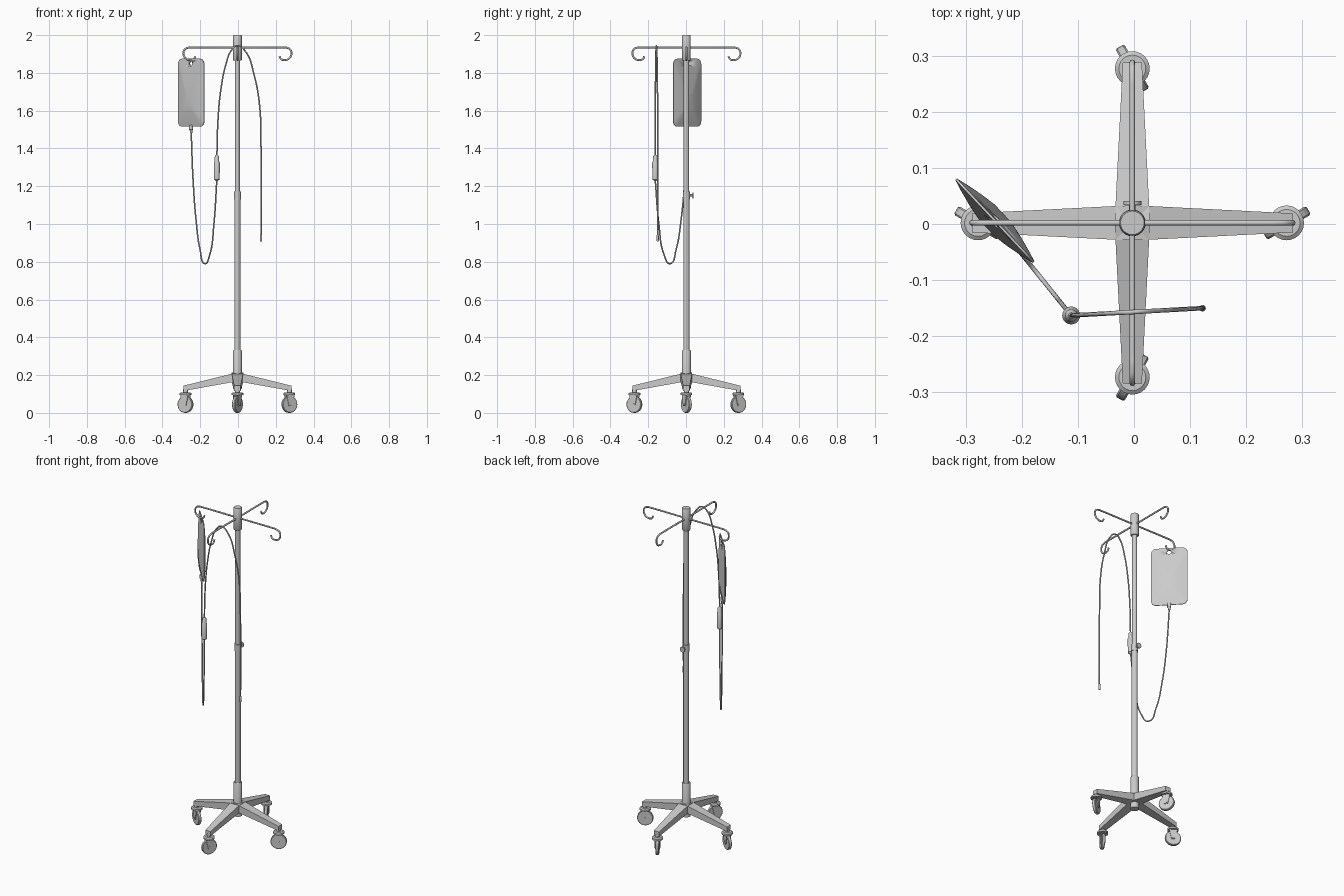
import bpy, bmesh, math
from mathutils import Vector, Matrix

if "Cube" in bpy.data.objects:
    bpy.data.objects.remove(bpy.data.objects["Cube"])

C = Vector((-0.003, 0.002, 0))  # pole axis


def finish(name, bm, smooth=True):
    bmesh.ops.recalc_face_normals(bm, faces=bm.faces)
    me = bpy.data.meshes.new(name)
    bm.to_mesh(me)
    bm.free()
    ob = bpy.data.objects.new(name, me)
    bpy.context.collection.objects.link(ob)
    if smooth:
        bpy.ops.object.select_all(action='DESELECT')
        ob.select_set(True)
        bpy.context.view_layer.objects.active = ob
        bpy.ops.object.shade_smooth_by_angle(angle=math.radians(35))
    return ob


def loft(name, rings, smooth=True):
    """Skin a list of equal-length vertex rings and cap both ends."""
    bm = bmesh.new()
    vs = [[bm.verts.new(p) for p in ring] for ring in rings]
    n = len(vs[0])
    for a, b in zip(vs, vs[1:]):
        for i in range(n):
            bm.faces.new((a[i], a[(i + 1) % n], b[(i + 1) % n], b[i]))
    bm.faces.new(vs[0])
    bm.faces.new(vs[-1])
    return finish(name, bm, smooth)


def lathe(name, origin, axis, profile, n=24):
    """Revolve (distance, radius) pairs around an axis."""
    q = Vector(axis).to_track_quat('Z', 'Y')
    o = Vector(origin)
    return loft(name, [[o + q @ Vector((r * math.cos(2 * math.pi * i / n),
                                        r * math.sin(2 * math.pi * i / n), d))
                        for i in range(n)] for d, r in profile])


def tube(name, pts, r):
    cu = bpy.data.curves.new(name, 'CURVE')
    cu.dimensions = '3D'
    cu.bevel_depth, cu.bevel_resolution = r, 2
    cu.resolution_u, cu.use_fill_caps = 8, True
    sp = cu.splines.new('BEZIER')
    sp.bezier_points.add(len(pts) - 1)
    for bp, p in zip(sp.bezier_points, pts):
        bp.co = p
        bp.handle_left_type = bp.handle_right_type = 'AUTO'
    ob = bpy.data.objects.new(name, cu)
    bpy.context.collection.objects.link(ob)
    return ob


# Pole, sockets and height clamp
UP = (0, 0, 1)
lathe("lower_pole", C, UP, [(0.2, 0.0165), (1.15, 0.0165)])
lathe("upper_pole", C, UP, [(1.15, 0.014), (1.9, 0.014)])
lathe("base_socket", C, UP, [(0.13, 0.024), (0.328, 0.024), (0.333, 0.021)])
lathe("top_collar", C, UP, [(1.865, 0.021), (1.868, 0.023), (1.997, 0.023), (2.0, 0.021)])
lathe("height_clamp", C, UP, [(1.13, 0.019), (1.172, 0.019)])
lathe("clamp_knob", C + Vector((0, 0.01, 1.152)), (0, 1, 0),
      [(0, 0.006), (0.022, 0.006), (0.022, 0.016), (0.029, 0.016)], 16)

# Four legs, casters and hook arms
HOOK = [(0.015, 1.935), (0.235, 1.935), (0.258, 1.934), (0.277, 1.926), (0.286, 1.905),
        (0.276, 1.879), (0.253, 1.868), (0.231, 1.873), (0.223, 1.888)]
SIDES = [("right", 0, 30), ("back", 90, 120), ("left", 180, 150), ("front", 270, 60)]
for side, ang, swivel in SIDES:
    rot = Matrix.Rotation(math.radians(ang), 3, 'Z')

    def section(x, w, lo, hi):
        return [C + rot @ Vector(p) for p in
                ((x, -w, lo), (x, w, lo), (x, w, hi), (x, -w, hi))]
    loft(side + "_leg", [section(0, 0.031, 0.166, 0.213), section(0.03, 0.030, 0.162, 0.207),
                         section(0.286, 0.017, 0.116, 0.144)], False)
    tube(side + "_hook_arm", [C + rot @ Vector((r, 0, z)) for r, z in HOOK], 0.005)

    pivot = C + rot @ Vector((0.275, 0, 0))
    t = math.radians(swivel)
    along = Vector((math.cos(t), math.sin(t), 0))
    axle = Vector((-along.y, along.x, 0))
    hub = pivot + Vector((0, 0, 0.045))
    lathe(side + "_caster_stem", pivot, UP, [(0.105, 0.013), (0.125, 0.013)], 16)
    lathe(side + "_caster_cap", pivot, UP, [(0.094, 0.031), (0.104, 0.031), (0.109, 0.024)])
    lathe(side + "_wheel", hub, axle, [(-0.009, 0.028), (-0.009, 0.042), (-0.006, 0.045),
                                       (0.006, 0.045), (0.009, 0.042), (0.009, 0.028)])
    lathe(side + "_axle", hub, axle, [(-0.016, 0.006), (0.016, 0.006)], 12)
    for s, lab in ((-1, "a"), (1, "b")):
        plate = ((-0.024, 0.096), (0.024, 0.096), (0.01, 0.036), (-0.01, 0.036))
        loft(side + "_fork_" + lab,
             [[pivot + along * u + axle * s * d + Vector((0, 0, z)) for u, z in plate]
              for d in (0.0105, 0.0145)], False)

# Fluid bag: rounded-rectangle rings bulging toward the lower middle
BAG = Vector((-0.248, 0.006, 1.695))
u = Vector((0.683, -0.730, 0))
nrm = Vector((0.730, 0.683, 0))


def bag_ring(s, depth):
    pts = []
    for k, (sx, sz) in enumerate(((1, 1), (-1, 1), (-1, -1), (1, -1))):
        for j in range(6):
            a = math.radians(90 * k + 18 * j)
            x = sx * 0.071 + 0.030 * math.cos(a)
            z = sz * 0.150 + 0.030 * math.sin(a)
            pts.append(BAG + u * x * s + nrm * depth + Vector((0, 0, z * s - 0.05 * (1 - s))))
    return pts


half = [(0.2, 0.0195), (0.5, 0.0145), (0.8, 0.0075), (1.0, 0.002)]
bag = loft("fluid_bag", [bag_ring(s, -d) for s, d in half] +
           [bag_ring(s, d) for s, d in reversed(half)])
cutter = lathe("bag_hole_cutter", BAG + Vector((0, 0, 0.153)) - nrm * 0.05, nrm,
               [(0, 0.013), (0.1, 0.013)], 16)
cutter.hide_render = True
cutter.hide_viewport = True
hole = bag.modifiers.new("hole", 'BOOLEAN')
hole.operation, hole.solver, hole.object = 'DIFFERENCE', 'EXACT', cutter
lathe("bag_port", BAG, UP, [(-0.212, 0.006), (-0.2, 0.007), (-0.195, 0.011), (-0.172, 0.011)], 16)

# Drip chamber
CH = Vector((-0.112, -0.163, 0))
lathe("drip_chamber", CH, UP, [(1.228, 0.006), (1.236, 0.015), (1.325, 0.016), (1.332, 0.012),
                               (1.358, 0.011), (1.366, 0.005)], 20)

# Lower tube loop from bag to chamber, then over the front arm to the free end
LOW = [(-0.248, 1.49), (-0.238, 1.235), (-0.222, 1.02), (-0.201, 0.865), (-0.176, 0.79),
       (-0.149, 0.84), (-0.128, 0.995), (-0.112, 1.235)]
tube("lower_tube", [(x, 0.006 - 0.169 * (x + 0.248) / 0.136, z) for x, z in LOW], 0.004)
HIGH = [(-0.112, 1.355), (-0.106, 1.55), (-0.091, 1.71), (-0.064, 1.845), (-0.033, 1.922),
        (-0.002, 1.944), (0.042, 1.91), (0.085, 1.79), (0.114, 1.63), (0.122, 1.39), (0.122, 0.93)]
tube("upper_tube", [(x, -0.163 + 0.013 * (x + 0.112) / 0.234, z) for x, z in HIGH], 0.004)
lathe("tube_connector", (0.122, -0.150, 0), UP,
      [(0.908, 0.004), (0.912, 0.006), (0.938, 0.006), (0.945, 0.004)], 12)
